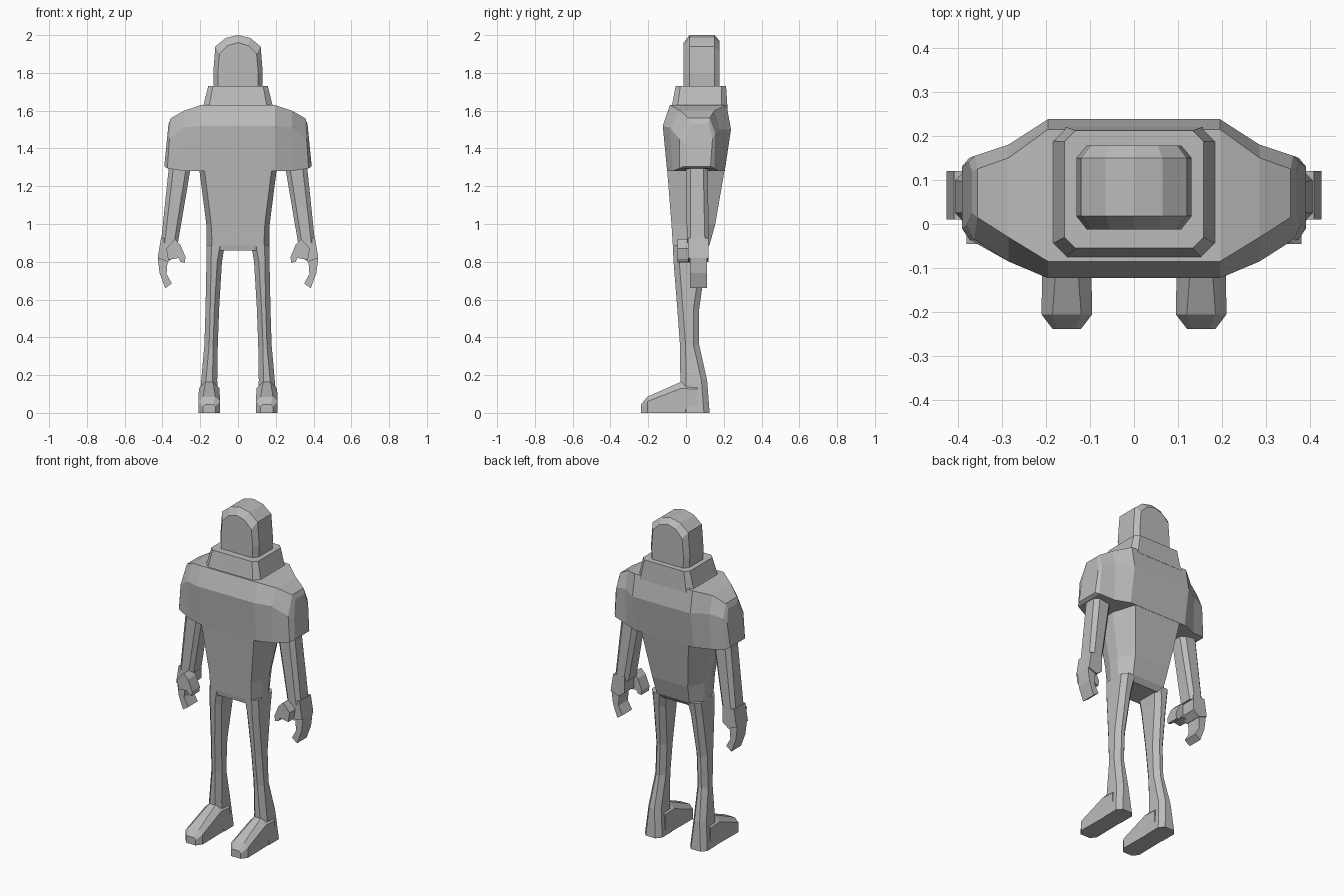
import bpy, bmesh

grey = bpy.data.materials.new("grey")
grey.diffuse_color = (0.5, 0.5, 0.5, 1)


def loft(name, rings, mirror=False):
    """Skin a list of equal-length rings, cap both ends; optionally mirror in x."""
    bm = bmesh.new()
    loops = [[bm.verts.new(p) for p in ring] for ring in rings]
    n = len(loops[0])
    for a, b in zip(loops, loops[1:]):
        for i in range(n):
            j = (i + 1) % n
            bm.faces.new((a[i], a[j], b[j], b[i]))
    bm.faces.new(loops[0])
    bm.faces.new(loops[-1])
    bmesh.ops.recalc_face_normals(bm, faces=bm.faces)
    me = bpy.data.meshes.new(name)
    bm.to_mesh(me)
    bm.free()
    me.materials.append(grey)
    ob = bpy.data.objects.new(name, me)
    bpy.context.collection.objects.link(ob)
    if mirror:
        ob.modifiers.new("mirror", 'MIRROR').use_mirror_merge = False
    return ob


def octagon(x0, x1, y0, y1, z, c=0.02, d=None):
    """Horizontal rectangle with cut corners: c along x, d along y."""
    d = c if d is None else d
    return [(x0 + c, y0, z), (x1 - c, y0, z), (x1, y0 + d, z), (x1, y1 - d, z),
            (x1 - c, y1, z), (x0 + c, y1, z), (x0, y1 - d, z), (x0, y0 + d, z)]


# Head: arched section swept front to back
def arch(y, s, top):
    half = [(0.127, 1.70), (0.131, 1.80), (0.12, 1.94), (0.065, 1.985)]
    pts = [(x * s, z + top * (z > 1.9)) for x, z in half]
    pts = pts + [(0, 2.0 + top)] + [(-x, z) for x, z in reversed(pts)]
    return [(x, y, z) for x, z in pts]


loft("head", [arch(-0.012, 0.82, -0.04), arch(0.018, 1, 0),
              arch(0.15, 1, 0), arch(0.178, 0.82, -0.03)])

# Collar
loft("collar", [octagon(-0.19, 0.19, -0.08, 0.22, 1.61, 0.035),
                octagon(-0.18, 0.18, -0.072, 0.218, 1.64, 0.03),
                octagon(-0.158, 0.158, -0.055, 0.212, 1.73, 0.025)])

# Shoulders and short sleeves: side profiles lofted across the body
chest = [(-0.10, 1.28), (-0.123, 1.52), (-0.085, 1.63), (0.215, 1.63),
         (0.238, 1.50), (0.205, 1.28)]
upper = [(-0.07, 1.28), (-0.085, 1.51), (-0.03, 1.60), (0.15, 1.60),
         (0.18, 1.50), (0.17, 1.28)]
outer = [(-0.035, 1.295), (-0.035, 1.45), (0.015, 1.56), (0.125, 1.56),
         (0.155, 1.48), (0.15, 1.295)]
cuff = [(-0.01, 1.305), (0.0, 1.42), (0.025, 1.53), (0.12, 1.53),
        (0.14, 1.45), (0.13, 1.305)]


def section(s, prof, x, lean=0.0):
    return [(s * (x - lean * (z - 1.28)), y, z) for y, z in prof]


half = [(chest, 0.195, 0), (upper, 0.285, 0), (outer, 0.375, 0.07), (cuff, 0.393, 0.1)]
loft("shoulders", [section(-1, *h) for h in reversed(half)] + [section(1, *h) for h in half])


# Torso tapering to the hips
def waist(z, w, front, back, flat, back_flat):
    right = [(flat, front), (w, front + 0.07), (w, 0.06), (back_flat, back)]
    return [(x, y, z) for x, y in right] + [(-x, y, z) for x, y in reversed(right)]


loft("torso", [waist(0.86, 0.165, -0.065, 0.10, 0.135, 0.10),
               waist(0.89, 0.167, -0.07, 0.125, 0.137, 0.11),
               waist(1.0, 0.168, -0.077, 0.155, 0.142, 0.12),
               waist(1.29, 0.205, -0.10, 0.205, 0.178, 0.16)])

# Legs
legs = [(0.07, 0.166, -0.07, 0.12, 0.89), (0.085, 0.167, -0.066, 0.105, 0.80),
        (0.10, 0.172, -0.046, 0.07, 0.55), (0.107, 0.178, -0.032, 0.07, 0.36),
        (0.11, 0.195, -0.03, 0.112, 0.17), (0.095, 0.21, -0.03, 0.125, 0.0)]
loft("leg", [octagon(*r, 0.025, 0.03) for r in legs], True)


# Feet: cut-corner sections from toe to ankle
def foot(y, x0, x1, h, c):
    return [(x0, y, 0), (x1, y, 0), (x1, y, h - c), (x1 - c, y, h),
            (x0 + c, y, h), (x0, y, h - c)]


loft("foot", [foot(-0.238, 0.12, 0.185, 0.045, 0.012), foot(-0.205, 0.095, 0.21, 0.085, 0.025),
              foot(-0.025, 0.098, 0.207, 0.165, 0.035), foot(0.06, 0.098, 0.207, 0.165, 0.04)], True)

# Arms
loft("arm", [octagon(0.24, 0.36, 0.0, 0.115, 1.36, 0.025),
             octagon(0.318, 0.408, 0.005, 0.12, 0.90, 0.02)], True)

# Hands: palm, curled fingers and thumb, as front outlines given depth
def slab(name, outline, y0, y1):
    loft(name, [[(x, y, z) for x, z in outline] for y in (y0, y1)], True)


slab("palm", [(0.33, 0.925), (0.408, 0.925), (0.425, 0.82), (0.37, 0.80), (0.33, 0.83)], 0.01, 0.12)
slab("fingers", [(0.41, 0.90), (0.425, 0.82), (0.415, 0.74), (0.385, 0.66),
                 (0.35, 0.685), (0.378, 0.735), (0.372, 0.82)], 0.02, 0.112)
slab("thumb", [(0.335, 0.92), (0.305, 0.89), (0.278, 0.825), (0.282, 0.795),
               (0.305, 0.80), (0.315, 0.82), (0.37, 0.81), (0.38, 0.87)], -0.045, 0.03)
